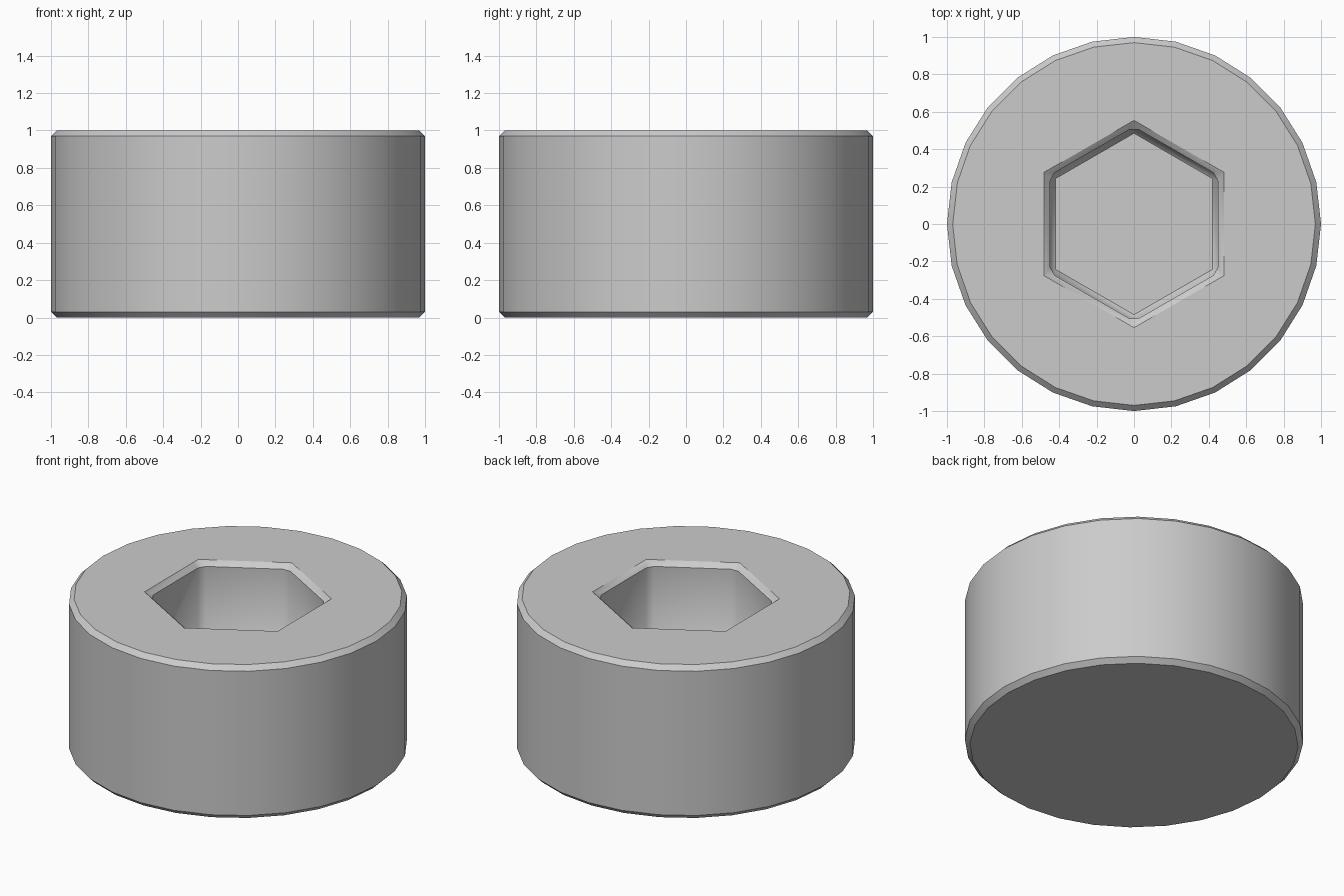
import bpy
import math

# Remove the default cube
if "Cube" in bpy.data.objects:
    bpy.data.objects.remove(bpy.data.objects["Cube"], do_unlink=True)

RADIUS, HEIGHT, CHAMFER = 1.0, 1.0, 0.03
SOCKET_APOTHEM, SOCKET_FLOOR = 0.45, 0.5


def prism(name, sides, radius, bottom, top):
    """Upright prism with a corner on the +y axis."""
    bpy.ops.mesh.primitive_cylinder_add(
        vertices=sides, radius=radius, depth=top - bottom,
        location=(0, 0, (top + bottom) / 2))
    obj = bpy.context.object
    obj.name = name
    bpy.ops.object.transform_apply(location=True)
    return obj


# Grey metal
metal = bpy.data.materials.new("grey_metal")
metal.use_nodes = True
colour = (0.6, 0.6, 0.6, 1)
metal.diffuse_color = colour
metal.node_tree.nodes["Principled BSDF"].inputs["Base Color"].default_value = colour

# Hexagonal socket cutter
cutter = prism("socket_cutter", 6, SOCKET_APOTHEM / math.cos(math.pi / 6),
               SOCKET_FLOOR, HEIGHT + 0.3)
cutter.hide_render = True

# Round head with the socket cut into its top
head = prism("socket_head", 28, RADIUS, 0, HEIGHT)
head.data.materials.append(metal)
cut = head.modifiers.new("socket", "BOOLEAN")
cut.operation = "DIFFERENCE"
cut.solver = "EXACT"
cut.object = cutter
bpy.ops.object.modifier_apply(modifier=cut.name)
bpy.data.objects.remove(cutter, do_unlink=True)

# Chamfer every hard edge, including the socket corners
bevel = head.modifiers.new("chamfer", "BEVEL")
bevel.width = CHAMFER
bevel.segments = 1
bevel.limit_method = "ANGLE"
bevel.angle_limit = math.radians(30)
bpy.ops.object.modifier_apply(modifier=bevel.name)

# Smooth sides, crisp chamfer borders
for face in head.data.polygons:
    face.material_index = 0
bpy.ops.object.shade_smooth_by_angle(angle=math.radians(35))
